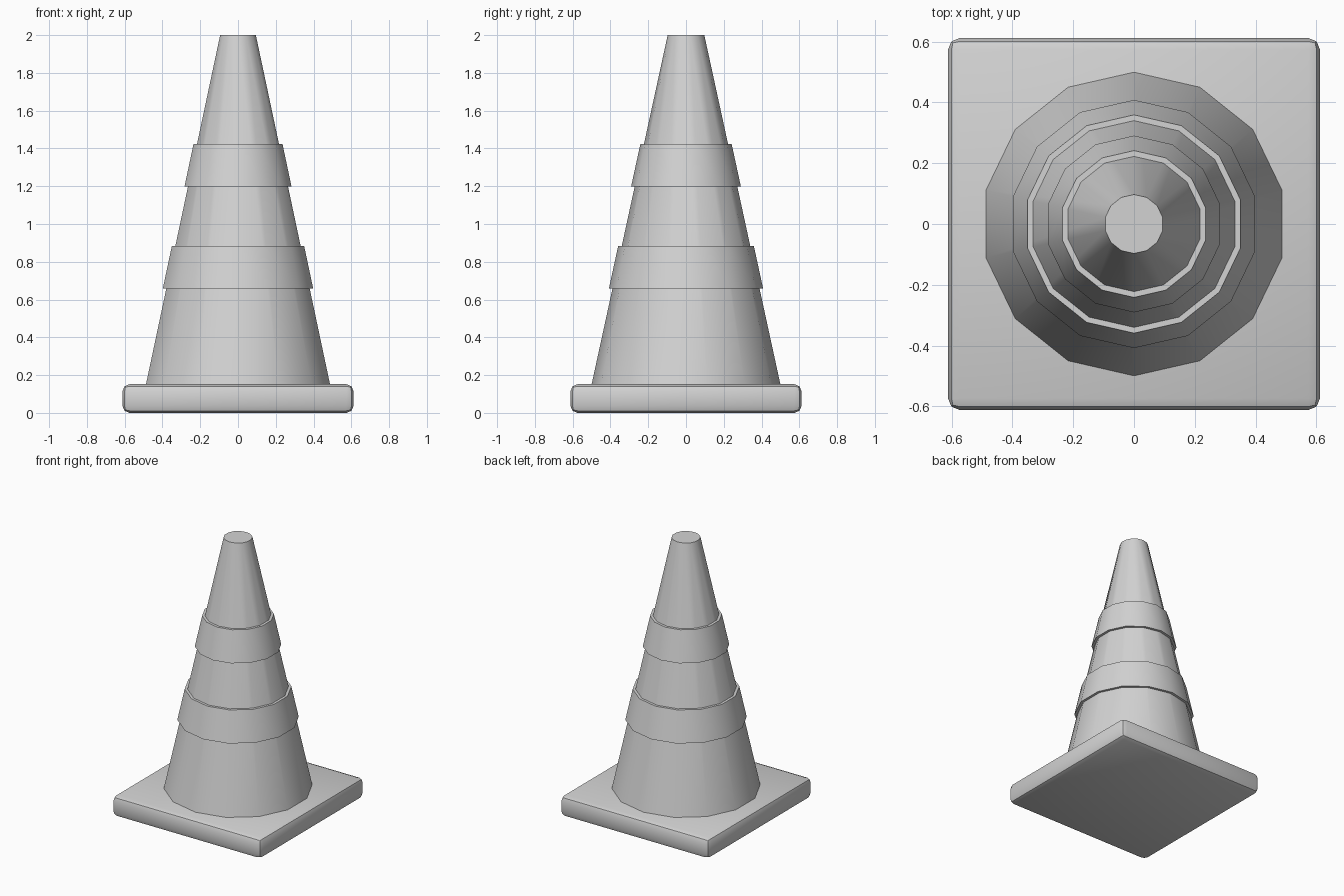
import bpy, bmesh, math

if "Cube" in bpy.data.objects:
    bpy.data.objects.remove(bpy.data.objects["Cube"])

SIDES = 14
grey = bpy.data.materials.new("light_grey")
grey.diffuse_color = (0.65, 0.65, 0.65, 1)
grey.use_nodes = True
grey.node_tree.nodes["Principled BSDF"].inputs["Base Color"].default_value = grey.diffuse_color


def finish(name, bm):
    bmesh.ops.recalc_face_normals(bm, faces=bm.faces)
    mesh = bpy.data.meshes.new(name)
    bm.to_mesh(mesh)
    bm.free()
    mesh.materials.append(grey)
    obj = bpy.data.objects.new(name, mesh)
    bpy.context.collection.objects.link(obj)
    bpy.ops.object.select_all(action='DESELECT')
    obj.select_set(True)
    bpy.context.view_layer.objects.active = obj
    bpy.ops.object.shade_smooth_by_angle(angle=math.radians(30))
    return obj


def lathe(name, profile, closed=False):
    """Turn (radius, z) points round the z axis; closed makes a ring, else capped ends."""
    bm = bmesh.new()
    rings = []
    for r, z in profile:
        angles = [2 * math.pi * i / SIDES for i in range(SIDES)]
        rings.append([bm.verts.new((r * math.sin(a), r * math.cos(a), z)) for a in angles])
    pairs = list(zip(rings, rings[1:]))
    if closed:
        pairs.append((rings[-1], rings[0]))
    else:
        bm.faces.new(rings[0])
        bm.faces.new(rings[-1])
    for a, b in pairs:
        for i in range(SIDES):
            j = (i + 1) % SIDES
            bm.faces.new((a[i], a[j], b[j], b[i]))
    return finish(name, bm)


def cone_radius(z):
    return 0.5 + (0.097 - 0.5) * (z - 0.15) / 1.85


# Square base with rounded edges
bm = bmesh.new()
bmesh.ops.create_cube(bm, size=1)
for v in bm.verts:
    v.co = (v.co.x * 1.224, v.co.y * 1.224, (v.co.z + 0.5) * 0.152)
bmesh.ops.bevel(bm, geom=bm.edges[:], offset=0.038, segments=2, profile=0.5, affect='EDGES')
finish("base", bm)

# Tapered body
lathe("cone_body", [(cone_radius(0.15), 0.15), (cone_radius(2), 2)])

# Two raised sleeves
for name, z0, z1 in (("lower_band", 0.658, 0.884), ("upper_band", 1.198, 1.424)):
    r0, r1 = cone_radius(z0), cone_radius(z1)
    lathe(name, [(r0 - 0.005, z0), (r0 + 0.019, z0), (r1 + 0.019, z1), (r1 - 0.005, z1)], closed=True)
